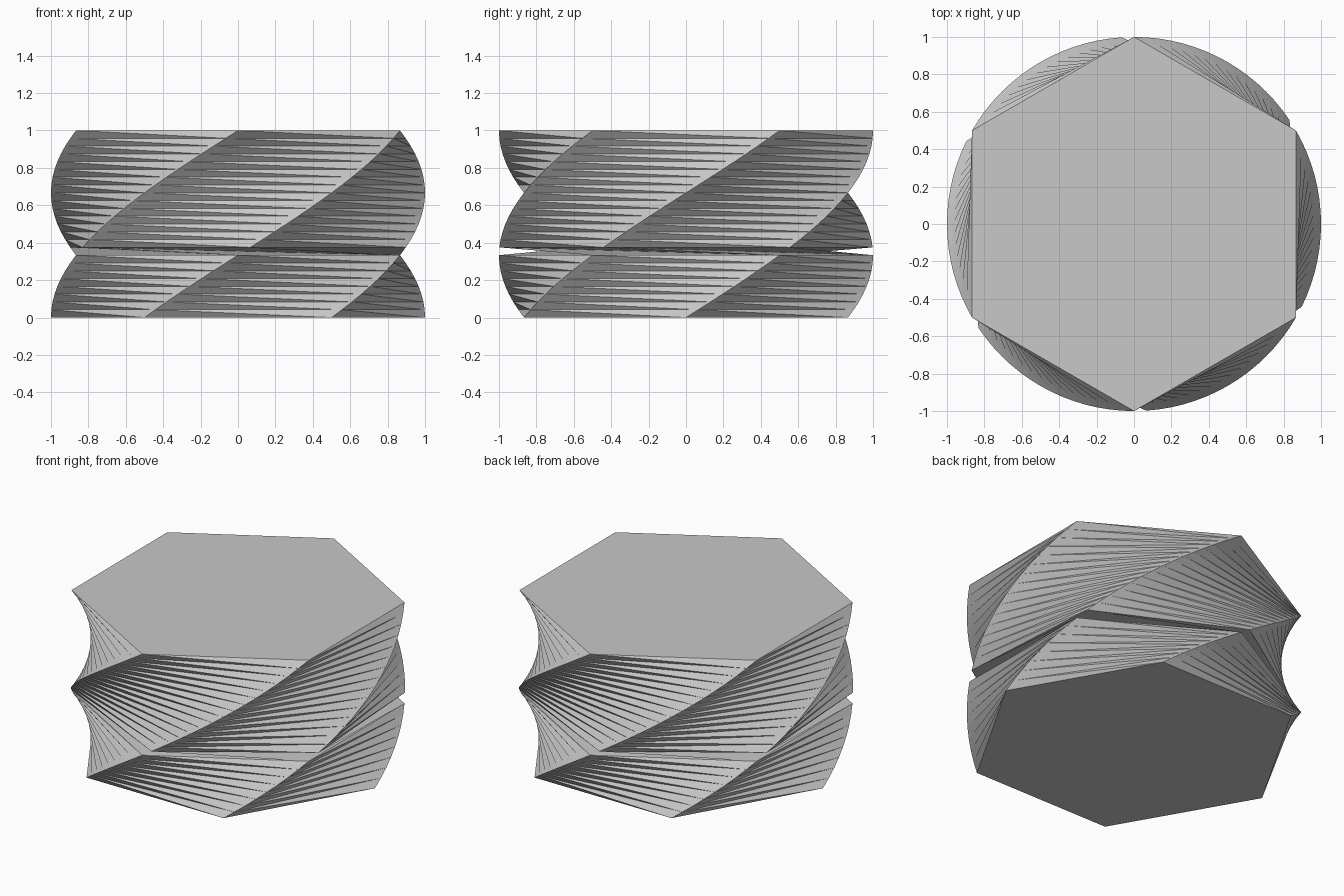
import bpy
import bmesh
from math import cos, sin, radians

SIDES = 6
LAYERS = 24
TWIST = radians(90)
HEIGHT = 1.0
GROOVE_LAYER = 8  # layer whose walls skip back one corner, pinching inward

cube = bpy.data.objects.get("Cube")
if cube:
    bpy.data.objects.remove(cube, do_unlink=True)


def make_material(name, colour):
    mat = bpy.data.materials.new(name)
    mat.use_nodes = True
    mat.diffuse_color = colour
    mat.node_tree.nodes["Principled BSDF"].inputs["Base Color"].default_value = colour
    return mat


def add_ring(bm, layer):
    """One hexagon of the stack, turned in step with its height."""
    t = layer / LAYERS
    ring = []
    for i in range(SIDES):
        a = radians(360 / SIDES) * i + TWIST * t
        ring.append(bm.verts.new((cos(a), sin(a), HEIGHT * t)))
    return ring


bm = bmesh.new()
rings = [add_ring(bm, k) for k in range(LAYERS + 1)]

# Twisted walls, two triangles per side of each layer
for k in range(LAYERS):
    low, high = rings[k], rings[k + 1]
    shift = -1 if k == GROOVE_LAYER else 0
    for i in range(SIDES):
        j = (i + 1) % SIDES
        a, b = high[(i + shift) % SIDES], high[(j + shift) % SIDES]
        bm.faces.new((low[i], low[j], a))
        bm.faces.new((low[j], b, a))

# Flat hexagonal caps
bm.faces.new(list(reversed(rings[0])))
bm.faces.new(rings[-1])

mesh = bpy.data.meshes.new("twisted_hexagonal_prism")
bm.to_mesh(mesh)
bm.free()
mesh.materials.append(make_material("light_grey", (0.58, 0.58, 0.58, 1.0)))
prism = bpy.data.objects.new("twisted_hexagonal_prism", mesh)
bpy.context.collection.objects.link(prism)
